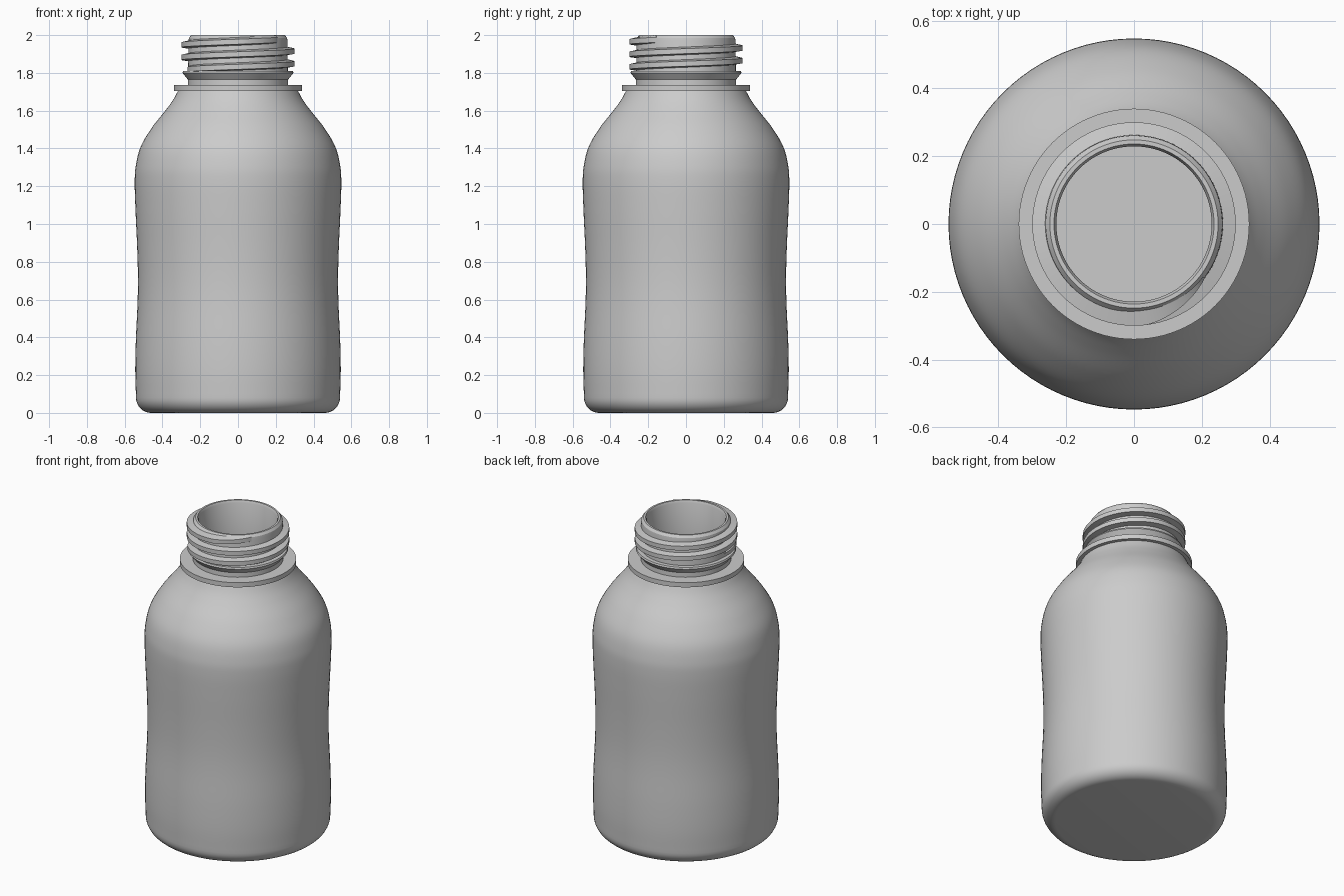
import bpy, bmesh, math
from mathutils import Vector

cube = bpy.data.objects.get("Cube")
if cube:
    bpy.data.objects.remove(cube, do_unlink=True)

SIDES = 96
grey = bpy.data.materials.new("plain grey")
grey.use_nodes = True
colour = (0.6, 0.6, 0.6, 1)
grey.diffuse_color = colour
grey.node_tree.nodes["Principled BSDF"].inputs["Base Color"].default_value = colour


def finish(name, bm, angle=30):
    bmesh.ops.recalc_face_normals(bm, faces=bm.faces)
    mesh = bpy.data.meshes.new(name)
    bm.to_mesh(mesh)
    bm.free()
    mesh.materials.append(grey)
    obj = bpy.data.objects.new(name, mesh)
    bpy.context.collection.objects.link(obj)
    bpy.ops.object.select_all(action="DESELECT")
    obj.select_set(True)
    bpy.context.view_layer.objects.active = obj
    bpy.ops.object.shade_smooth_by_angle(angle=math.radians(angle))
    return obj


def smooth_path(points, steps=6):
    """Catmull-Rom curve through the given radius/height points."""
    pts = [Vector(p) for p in points]
    pts = [2 * pts[0] - pts[1]] + pts + [2 * pts[-1] - pts[-2]]
    path = []
    for a, b, c, d in zip(pts, pts[1:], pts[2:], pts[3:]):
        for i in range(steps):
            t = i / steps
            path.append(0.5 * (2 * b + (c - a) * t + (2 * a - 5 * b + 4 * c - d) * t**2
                               + (3 * b - a - 3 * c + d) * t**3))
    return [tuple(p) for p in path] + [tuple(pts[-2])]


def lathe(name, profile, closed=False):
    bm = bmesh.new()
    verts = [bm.verts.new((r, 0, z)) for r, z in profile]
    edges = [bm.edges.new(pair) for pair in zip(verts, verts[1:])]
    if closed:
        edges.append(bm.edges.new((verts[-1], verts[0])))
    bmesh.ops.spin(bm, geom=verts + edges, cent=(0, 0, 0), axis=(0, 0, 1),
                   angle=math.tau, steps=SIDES, use_duplicate=False)
    bmesh.ops.remove_doubles(bm, verts=bm.verts, dist=0.0002)
    return finish(name, bm)


# Bottle: outer wall, neck and lip, then back down the inside to the floor
base = [(0.46 + 0.08 * math.sin(a), 0.08 - 0.08 * math.cos(a))
        for a in (math.pi / 2 * i / 8 for i in range(8))]
wall = smooth_path([(0.54, 0.08), (0.544, 0.22), (0.541, 0.38), (0.532, 0.58), (0.53, 0.72),
                    (0.534, 0.88), (0.543, 1.08), (0.547, 1.22), (0.541, 1.31),
                    (0.515, 1.41), (0.456, 1.51), (0.385, 1.6), (0.345, 1.655), (0.315, 1.71)])
lip = [(0.265, 1.72), (0.262, 1.97), (0.26, 1.985), (0.248, 2), (0.236, 2), (0.229, 1.985)]
inner = [(r - 0.022, z) for r, z in reversed(wall) if z < 1.65]
floor = [(0.49, 0.05), (0.45, 0.022), (0, 0.022)]
lathe("bottle_body", [(0, 0)] + base + wall + lip + [(0.229, 1.72)] + inner + floor)

# Flat support ring and tapered bead around the neck
lathe("support_ring", [(0.25, 1.705), (0.34, 1.705), (0.34, 1.735), (0.25, 1.735)], True)
lathe("neck_bead", [(0.25, 1.765), (0.266, 1.765), (0.294, 1.8), (0.29, 1.81), (0.25, 1.81)], True)


# Screw thread: a tapered section swept along a rising helix
def screw_thread(name, start, turns, z_start, pitch):
    bm = bmesh.new()
    steps = int(turns * SIDES)
    fade = SIDES / 8
    rows = []
    for i in range(steps + 1):
        angle = start + math.tau * i / SIDES
        z = z_start + pitch * i / SIDES
        grow = min(1, i / fade, (steps - i) / fade)
        crest = 0.263 + 0.037 * grow
        section = [(0.256, z - 0.022), (crest, z - 0.015), (crest, z + 0.012), (0.256, z + 0.022)]
        rows.append([bm.verts.new((r * math.cos(angle), r * math.sin(angle), h))
                     for r, h in section])
    for a, b in zip(rows, rows[1:]):
        for j in range(4):
            k = (j + 1) % 4
            bm.faces.new((a[j], a[k], b[k], b[j]))
    bm.faces.new(rows[0])
    bm.faces.new(rows[-1])
    return finish(name, bm)


screw_thread("screw_thread", math.pi, 2.4, 1.817, 0.0665)
